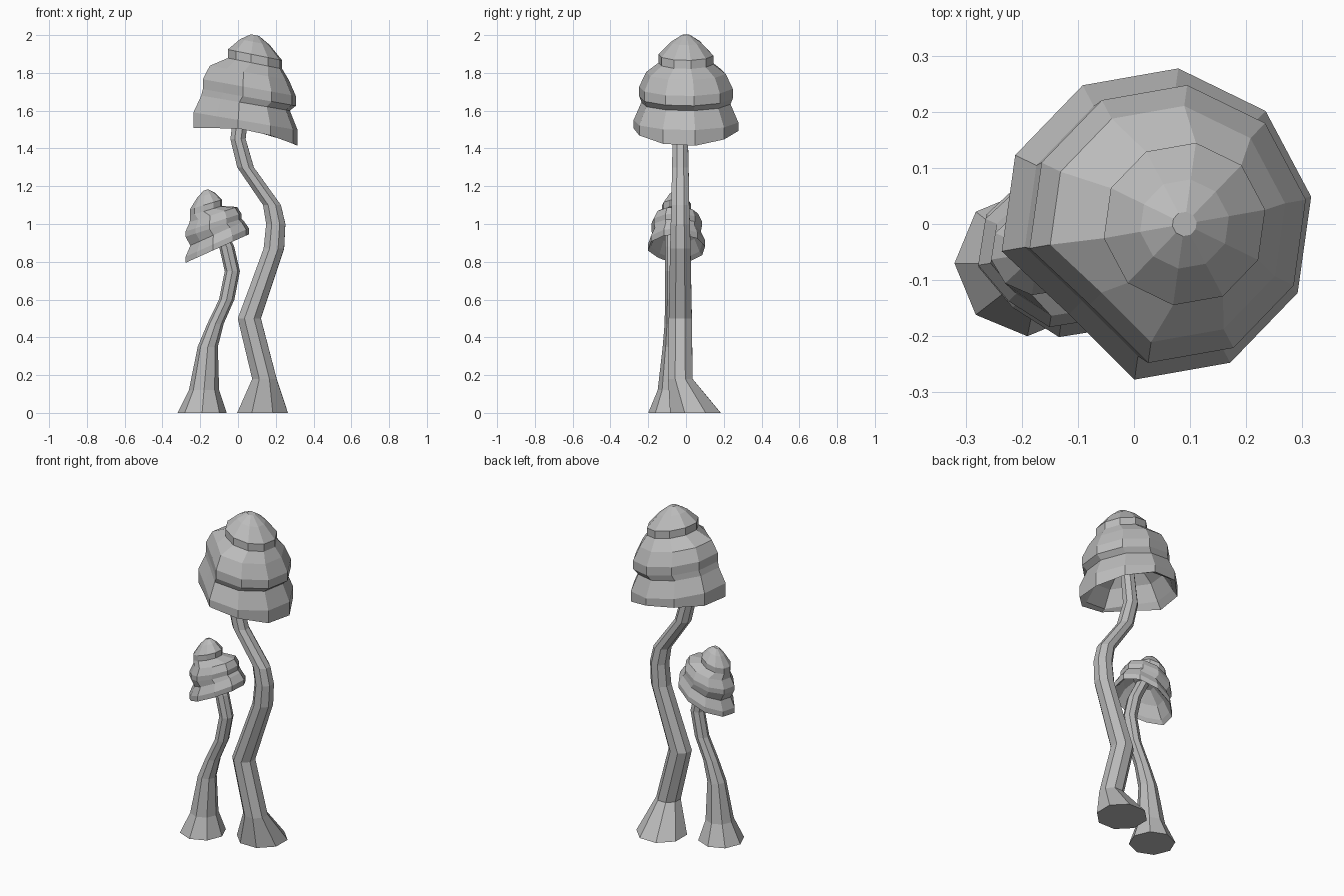
import bpy, bmesh
from math import sin, cos, radians

cube = bpy.data.objects.get("Cube")
if cube:
    bpy.data.objects.remove(cube)

# One flat grey for everything
grey = bpy.data.materials.new("stone_grey")
grey.use_nodes = True
colour = (0.5, 0.5, 0.5, 1)
grey.diffuse_color = colour
grey.node_tree.nodes["Principled BSDF"].inputs["Base Color"].default_value = colour


def loft(name, rings):
    """Skin a stack of rings of points and close both ends."""
    bm = bmesh.new()
    loops = [[bm.verts.new(point) for point in ring] for ring in rings]
    count = len(loops[0])
    for low, high in zip(loops, loops[1:]):
        for i in range(count):
            j = (i + 1) % count
            bm.faces.new((low[i], low[j], high[j], high[i]))
    bm.faces.new(loops[0])
    bm.faces.new(loops[-1])
    bmesh.ops.recalc_face_normals(bm, faces=bm.faces)
    mesh = bpy.data.meshes.new(name)
    bm.to_mesh(mesh)
    bm.free()
    mesh.materials.append(grey)
    obj = bpy.data.objects.new(name, mesh)
    bpy.context.collection.objects.link(obj)


def circle(sides, turn):
    """Angles of the corners of a regular polygon."""
    return [radians(turn + 360 * i / sides) for i in range(sides)]


def stem(name, path, y, foot_y, foot, thick, thin, ease, turn):
    """Eight-sided stem along an (x, z) path: a flared foot, then a taper."""
    rings = []
    last = len(path) - 1
    for i, (x, z) in enumerate(path):
        if i == 0:
            centre_y, radius = foot_y, foot
        else:
            left = 1 - (i - 1) / (last - 1)
            centre_y, radius = y, thin + (thick - thin) * left ** ease
        rings.append([(x + radius * cos(a), centre_y + radius * sin(a), z)
                      for a in circle(8, turn)])
    loft(name, rings)


# Profiles as (share of the way down, share of the radius)
CROWN = ((0, 0.15), (0.25, 0.55), (0.7, 1), (1, 1))
SKIRT = ((0, 0.85), (0.6, 1), (1, 1))
# Underside as (lift, radius), both as shares of the brim radius
HOLLOW = ((0.1, 0.9), (0.45, 0.7), (0.75, 0.35))


def cap(name, y, depth, dent, wave, tiers):
    """Tiered, tilted cap; each tier is (x, top, bottom, radius, slope)."""
    rings = []

    def ring(x, z, radius, slope, dented, wavy):
        points = []
        for i, a in enumerate(circle(10, 10)):
            r = radius * (1 - dented) if i == 6 else radius
            dx, dy = r * cos(a), r * sin(a) * depth
            points.append((x + dx, y + dy, z + slope * dx - wavy * cos(2 * a)))
        rings.append(points)

    for number, (x, top, bottom, radius, slope) in enumerate(tiers):
        crown = number == 0
        brim = number == len(tiers) - 1
        for down, share in CROWN if crown else SKIRT:
            ring(x, top + (bottom - top) * down, radius * share, slope,
                 0 if crown else dent, wave if brim and down == 1 else 0)
    for lift, share in HOLLOW:
        ring(x, bottom + lift * radius, radius * share, slope, dent, 0)
    loft(name, rings)


# Tall mushroom
stem("tall_stem",
     [(0.13, 0), (0.14, 0.18), (0.06, 0.5), (0.12, 0.67), (0.19, 0.87),
      (0.2, 1), (0.18, 1.1), (0.04, 1.3), (0, 1.45), (0.03, 1.7)],
     y=-0.03, foot_y=0.05, foot=0.145, thick=0.07, thin=0.04, ease=1, turn=22)
cap("tall_cap", y=0, depth=1, dent=0.2, wave=0.02, tiers=[
    (0.09, 2, 1.85, 0.146, -0.2),
    (0.06, 1.8, 1.67, 0.25, -0.18),
    (0.04, 1.64, 1.48, 0.28, -0.17)])

# Short mushroom, its cap leaning the other way
stem("short_stem",
     [(-0.19, 0), (-0.18, 0.12), (-0.16, 0.35), (-0.12, 0.47),
      (-0.06, 0.6), (-0.03, 0.75), (-0.06, 0.88), (-0.12, 1)],
     y=-0.07, foot_y=-0.07, foot=0.13, thick=0.08, thin=0.04, ease=6, turn=0)
cap("short_cap", y=-0.05, depth=0.9, dent=0.1, wave=0, tiers=[
    (-0.17, 1.18, 1.07, 0.086, 0.3),
    (-0.13, 1.05, 0.98, 0.15, 0.32),
    (-0.11, 0.95, 0.87, 0.17, 0.45)])
